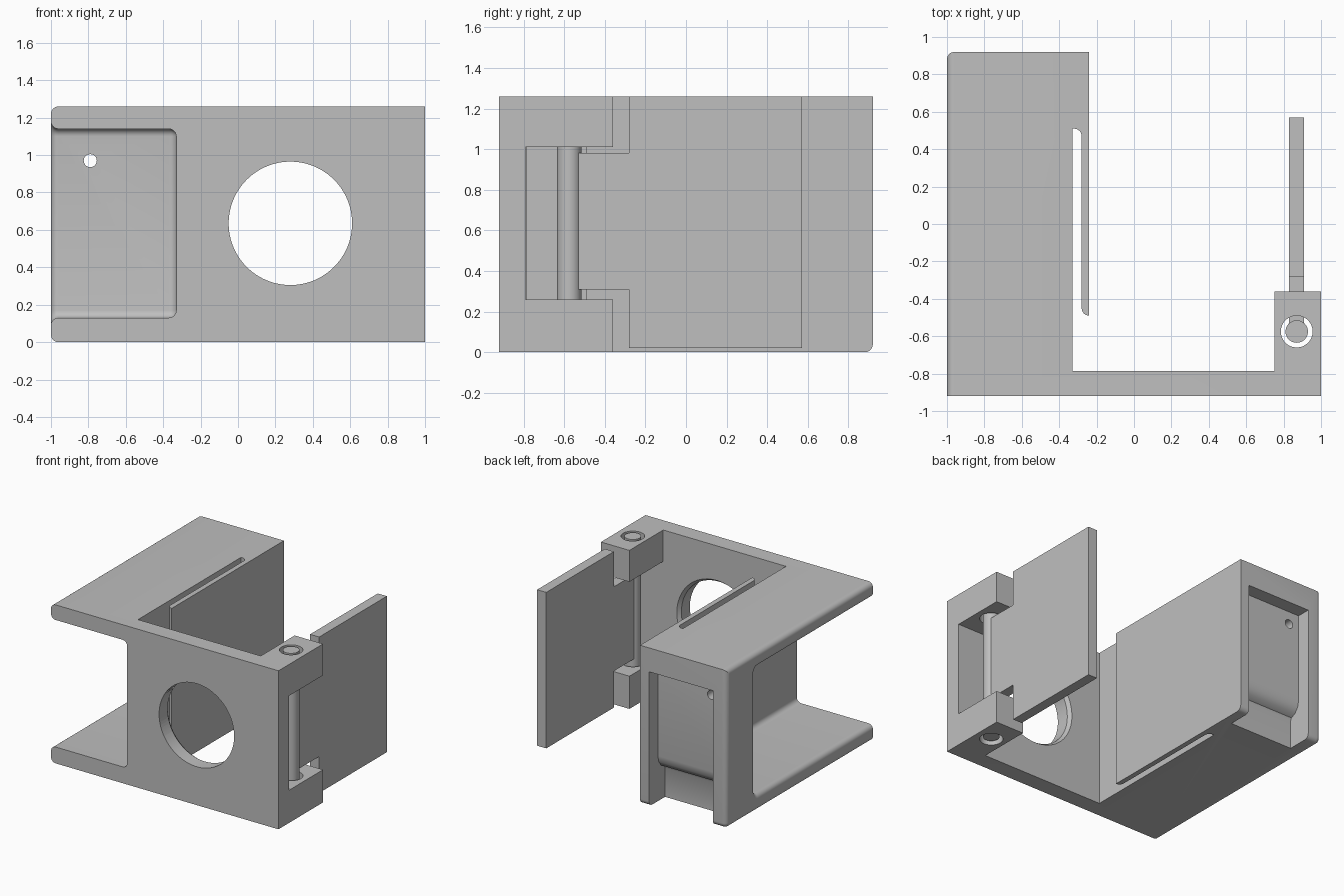
import bpy, bmesh, math
from mathutils import Matrix, Vector

if "Cube" in bpy.data.objects:
    bpy.data.objects.remove(bpy.data.objects["Cube"], do_unlink=True)

grey = bpy.data.materials.new("plain_grey")
grey.use_nodes = True
COLOUR = (0.52, 0.52, 0.52, 1)
grey.diffuse_color = COLOUR
grey.node_tree.nodes["Principled BSDF"].inputs["Base Color"].default_value = COLOUR

H = 1.26               # overall height
PIN = (0.87, -0.575)   # hinge axis


def make(name, bm):
    bmesh.ops.recalc_face_normals(bm, faces=bm.faces)
    mesh = bpy.data.meshes.new(name)
    bm.to_mesh(mesh)
    bm.free()
    mesh.materials.append(grey)
    obj = bpy.data.objects.new(name, mesh)
    bpy.context.collection.objects.link(obj)
    return obj


def prism(name, points, direction):
    bm = bmesh.new()
    face = bm.faces.new([bm.verts.new(p) for p in points])
    ext = bmesh.ops.extrude_face_region(bm, geom=[face])
    moved = [v for v in ext["geom"] if isinstance(v, bmesh.types.BMVert)]
    bmesh.ops.translate(bm, verts=moved, vec=direction)
    return make(name, bm)


def box(name, lo, hi, bevel=0):
    bm = bmesh.new()
    lo, hi = Vector(lo), Vector(hi)
    bmesh.ops.create_cube(bm, size=1, matrix=Matrix.Translation((lo + hi) / 2)
                          @ Matrix.Diagonal((*(hi - lo), 1)))
    if bevel:
        bmesh.ops.bevel(bm, geom=bm.edges[:], offset=bevel, segments=6,
                        profile=0.5, affect='EDGES')
    return make(name, bm)


def rod(name, start, end, radius, end_radius=None, sides=64):
    start, end = Vector(start), Vector(end)
    axis = end - start
    bm = bmesh.new()
    bmesh.ops.create_cone(
        bm, cap_ends=True, segments=sides, radius1=radius,
        radius2=end_radius or radius, depth=axis.length,
        matrix=Matrix.Translation((start + end) / 2)
        @ axis.to_track_quat('Z', 'Y').to_matrix().to_4x4())
    return make(name, bm)


def boolean(obj, other, operation='DIFFERENCE'):
    mod = obj.modifiers.new("boolean", 'BOOLEAN')
    mod.operation, mod.solver, mod.object = operation, 'EXACT', other
    bpy.context.view_layer.objects.active = obj
    bpy.ops.object.modifier_apply(modifier=mod.name)
    bpy.data.objects.remove(other, do_unlink=True)


def arc(cx, cy, r, start, end, n=6):
    angles = [math.radians(start + (end - start) * i / n) for i in range(n + 1)]
    return [(cx + r * math.cos(a), cy + r * math.sin(a)) for a in angles]


# Frame: one plan outline with front plate, hinge lug, thin fin and main block
plan = [(-1, -0.92), (1, -0.92), (1, -0.36), (0.75, -0.36), (0.75, -0.785),
        (-0.33, -0.785), (-0.33, 0.51)]
plan += arc(-0.32, 0.47, 0.04, 90, 0)
plan += arc(-0.24, -0.45, 0.04, 180, 270)
plan += [(-0.24, 0.92), (-1, 0.92)]
frame = prism("frame", [(x, y, 0) for x, y in plan], (0, 0, H))

# Open pocket between the upper and lower plates
boolean(frame, box("pocket_cutter", (-1.5, -1.5, 0.13), (-0.33, 0.56, 1.14), 0.04))

# Rounded outer side edges and rounded lower back edge
bm = bmesh.new()
bm.from_mesh(frame.data)
bmesh.ops.dissolve_limit(bm, angle_limit=0.001, verts=bm.verts[:], edges=bm.edges[:])


def on(edge, axis, value):
    return all(abs(v.co[axis] - value) < 1e-3 for v in edge.verts)


rounded = [e for e in bm.edges
           if (on(e, 0, -1) and not on(e, 1, -0.92)) or (on(e, 1, 0.92) and on(e, 2, 0))]
bmesh.ops.bevel(bm, geom=rounded, offset=0.045, segments=6, profile=0.5,
                affect='EDGES', clamp_overlap=True)
bm.to_mesh(frame.data)
bm.free()

# Stepped recess in the back, open at the bottom
step = [(1.2, -0.1), (1.2, 1.07), (0.81, 1.07), (0.81, 0.36), (0.80, 0.31),
        (0.77, 0.27), (0.73, 0.25), (0.72, 0.23), (0.72, -0.1)]
boolean(frame, prism("recess_cutter", [(-0.88, y, z) for y, z in step], (0.56, 0, 0)))
boolean(frame, rod("wire_hole_cutter", (-0.79, 0.4, 0.97), (-0.79, 1, 0.97), 0.035, sides=24))

# Round window in the front plate with an eased inner rim
boolean(frame, rod("window_cutter", (0.28, -1, 0.635), (0.28, -0.7, 0.635), 0.33, sides=96))
boolean(frame, rod("rim_cutter", (0.28, -0.82, 0.635), (0.28, -0.75, 0.635), 0.325, 0.375, 96))

# Hinge gap and pin bore
boolean(frame, box("hinge_gap_cutter", (0.7, -0.79, 0.26), (1.2, -0.2, 1.01)))
boolean(frame, rod("bore_cutter", (*PIN, -0.1), (*PIN, H + 0.1), 0.085))

# Door: pin, neck and panel joined as one piece
door = box("door", (0.83, -0.28, 0.02), (0.91, 0.57, H))
boolean(door, box("door_neck", (0.83, -0.56, 0.31), (0.91, -0.2, 0.98)), 'UNION')
boolean(door, rod("hinge_pin", (*PIN, 0.02), (*PIN, H), 0.06, sides=48), 'UNION')

for obj in (frame, door):
    bpy.ops.object.select_all(action='DESELECT')
    obj.select_set(True)
    bpy.context.view_layer.objects.active = obj
    bpy.ops.object.shade_smooth_by_angle(angle=math.radians(30))
